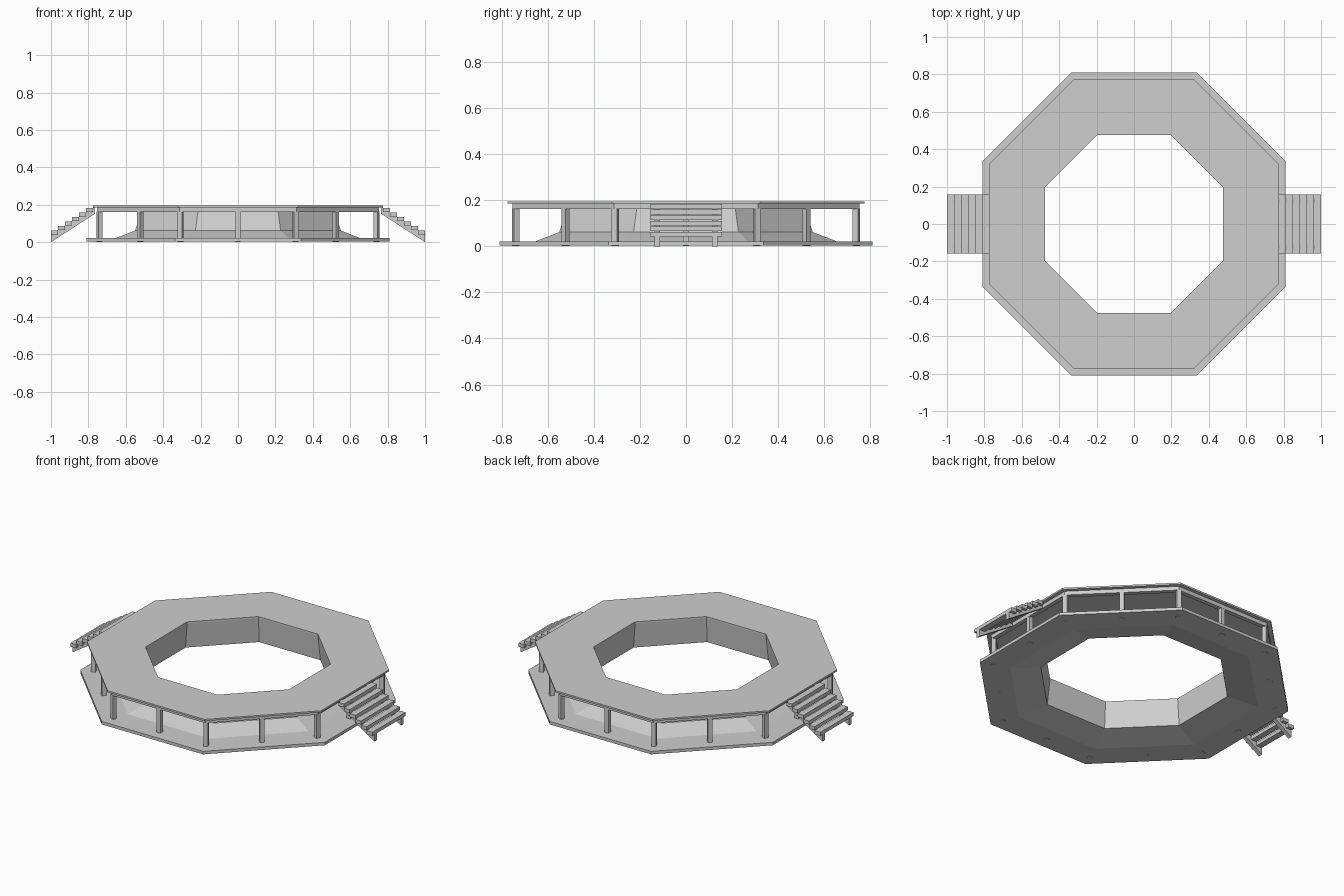
import bpy, bmesh, math
from mathutils import Matrix

cube = bpy.data.objects.get("Cube")
if cube:
    bpy.data.objects.remove(cube, do_unlink=True)

grey = bpy.data.materials.new("concrete_grey")
grey.use_nodes = True
grey.diffuse_color = (0.62, 0.62, 0.62, 1)
grey.node_tree.nodes["Principled BSDF"].inputs["Base Color"].default_value = (0.62, 0.62, 0.62, 1)

SIDES = 8
HALF = math.pi / SIDES


def finish(name, bm):
    bmesh.ops.recalc_face_normals(bm, faces=bm.faces)
    mesh = bpy.data.meshes.new(name)
    bm.to_mesh(mesh)
    bm.free()
    mesh.materials.append(grey)
    obj = bpy.data.objects.new(name, mesh)
    bpy.context.collection.objects.link(obj)
    return obj


def octagon_ring(name, profile):
    """Sweep a closed (apothem, z) profile around the octagon."""
    bm = bmesh.new()
    loops = []
    for i in range(SIDES):
        a = HALF + i * 2 * HALF
        loops.append([bm.verts.new((r / math.cos(HALF) * math.cos(a),
                                    r / math.cos(HALF) * math.sin(a), z)) for r, z in profile])
    n = len(profile)
    for i in range(SIDES):
        p, q = loops[i], loops[(i + 1) % SIDES]
        for j in range(n):
            k = (j + 1) % n
            bm.faces.new((p[j], q[j], q[k], p[k]))
    return finish(name, bm)


def band(r0, r1, z0, z1):
    return [(r0, z0), (r1, z0), (r1, z1), (r0, z1)]


def box(name, x, y, z, angle=0):
    """Box from (min, max) pairs, turned about the z axis."""
    bm = bmesh.new()
    bmesh.ops.create_cube(bm, size=1)
    for v in bm.verts:
        for axis, (lo, hi) in enumerate((x, y, z)):
            v.co[axis] = lo if v.co[axis] < 0 else hi
    bm.transform(Matrix.Rotation(angle, 4, 'Z'))
    return finish(name, bm)


# Base slab joined to the flared inner wall
octagon_ring("base_and_inner_wall", [
    (0.81, 0.003), (0.81, 0.021), (0.655, 0.021), (0.55, 0.062),
    (0.51, 0.185), (0.475, 0.185), (0.49, 0.035), (0.65, 0.003)])

# Top deck and the beam below its rim
octagon_ring("top_deck", band(0.475, 0.775, 0.185, 0.195))
octagon_ring("rim_beam", band(0.727, 0.753, 0.162, 0.185))

# Posts at every corner and mid side
for i in range(2 * SIDES):
    r = 0.74 if i % 2 == 0 else 0.74 / math.cos(HALF)
    box(f"post_{i + 1}", (r - 0.0125, r + 0.0125), (-0.0125, 0.0125), (0.001, 0.165), i * HALF)

# Stairs on both sides
TREADS, RUN, RISE = 6, 0.0375, 0.024
for side, turn in (("left", 0), ("right", math.pi)):
    for i in range(TREADS):
        x = 1 - i * RUN
        z = 0.042 + i * RISE
        box(f"{side}_tread_{i + 1}", (x - RUN, x), (-0.157, 0.157), (z, z + 0.021), turn)
    for s in (-1, 1):
        bm = bmesh.new()
        outline = [(1, 0), (1, 0.042), (0.775, 0.184), (0.765, 0.184), (0.765, 0.152)]
        face = bm.faces.new([bm.verts.new((x, s * 0.125 - 0.0125, z)) for x, z in outline])
        new = bmesh.ops.extrude_face_region(bm, geom=[face])["geom"]
        bmesh.ops.translate(bm, vec=(0, 0.025, 0),
                            verts=[g for g in new if isinstance(g, bmesh.types.BMVert)])
        bm.transform(Matrix.Rotation(turn, 4, 'Z'))
        finish(f"{side}_stringer_{'front' if s < 0 else 'back'}", bm)
